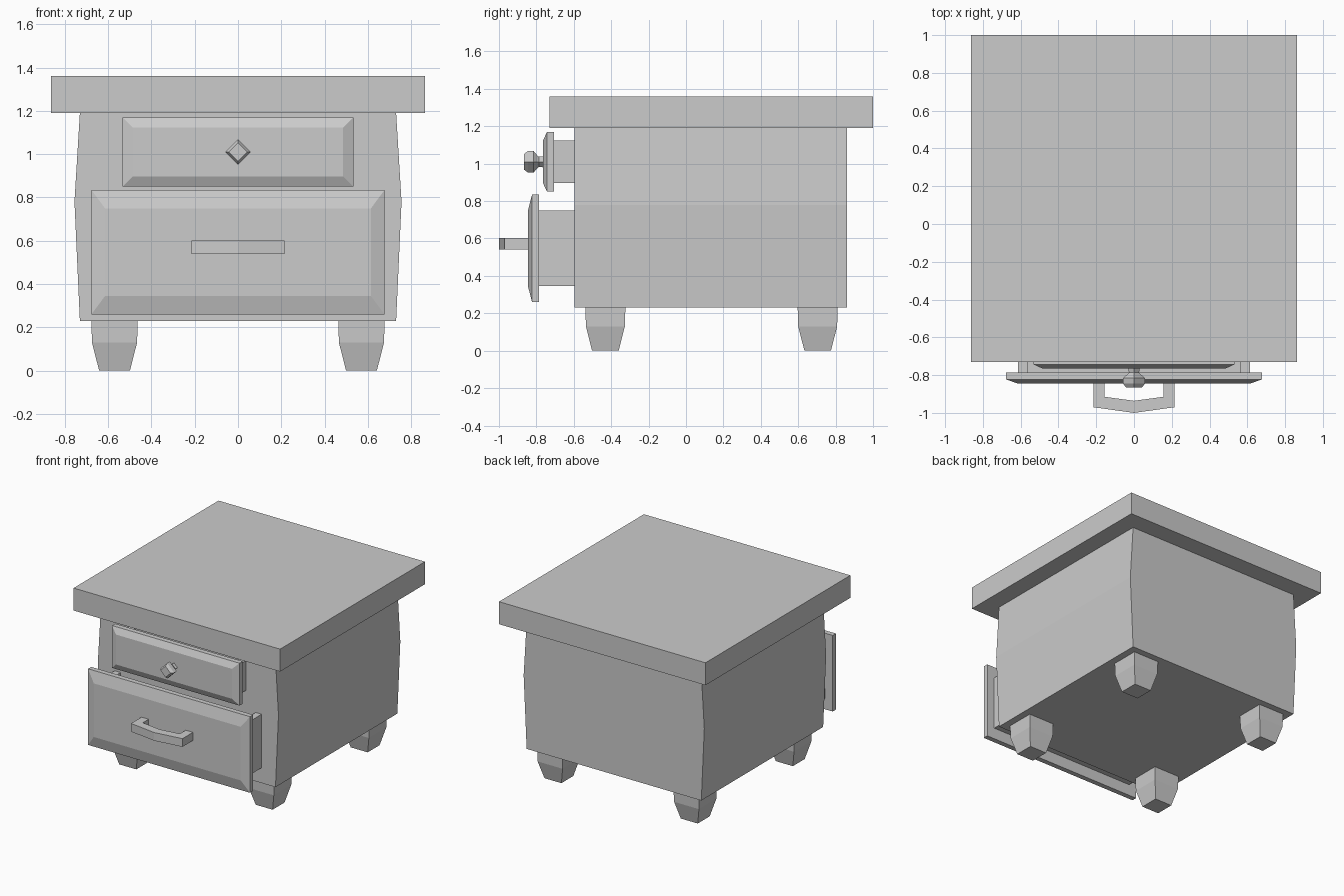
import bpy, bmesh, math

if "Cube" in bpy.data.objects:
    bpy.data.objects.remove(bpy.data.objects["Cube"])


def make(name, verts, faces):
    me = bpy.data.meshes.new(name)
    me.from_pydata(verts, [], faces)
    bm = bmesh.new()
    bm.from_mesh(me)
    bmesh.ops.recalc_face_normals(bm, faces=bm.faces)
    bm.to_mesh(me)
    bm.free()
    ob = bpy.data.objects.new(name, me)
    bpy.context.collection.objects.link(ob)
    return ob


def loft(name, rings):
    """Skin a stack of equal-length rings and cap both ends."""
    n = len(rings[0])
    verts = [v for r in rings for v in r]
    faces = [(i * n + j, i * n + (j + 1) % n, (i + 1) * n + (j + 1) % n, (i + 1) * n + j)
             for i in range(len(rings) - 1) for j in range(n)]
    last = (len(rings) - 1) * n
    faces += [tuple(range(n)), tuple(range(last, last + n))]
    return make(name, verts, faces)


def rect_xy(cx, cy, hx, hy, z):
    return [(cx - hx, cy - hy, z), (cx + hx, cy - hy, z), (cx + hx, cy + hy, z), (cx - hx, cy + hy, z)]


def rect_xz(hx, z0, z1, y):
    return [(-hx, y, z0), (hx, y, z0), (hx, y, z1), (-hx, y, z1)]


# table top and body with gently bowed sides
loft("table_top", [rect_xy(0, 0.135, 0.863, 0.865, z) for z in (1.19, 1.36)])
loft("body", [rect_xy(0, 0.1325, hx, 0.7275, z) for z, hx in ((0.23, 0.73), (0.78, 0.755), (1.19, 0.73))])

# tapered feet
for side, sx in (("left", -1), ("right", 1)):
    for end, y in (("front", -0.431), ("back", 0.704)):
        loft(f"{end}_{side}_leg", [rect_xy(sx * 0.57, y, h, h, z)
                                   for z, h in ((0, 0.071), (0.13, 0.104), (0.23, 0.107))])


# drawers: bevelled front panel plus an open-topped box running back into the body
def drawer(name, hx, z0, z1, yb, ix, iz):
    loft(name + "_front", [rect_xz(hx, z0, z1, yb), rect_xz(hx, z0, z1, yb - 0.038),
                           rect_xz(hx - ix, z0 + iz, z1 - iz, yb - 0.06)])
    bx, b0, b1, t, y1 = hx - ix, z0 + iz, z1 - iz, 0.05, -0.59
    section = [(-bx, b0), (bx, b0), (bx, b1), (bx - t, b1), (bx - t, b0 + t),
               (t - bx, b0 + t), (t - bx, b1), (-bx, b1)]
    loft(name + "_box", [[(x, y, z) for x, z in section] for y in (yb, y1)])


drawer("upper_drawer", 0.533, 0.85, 1.17, -0.705, 0.048, 0.047)
drawer("lower_drawer", 0.677, 0.26, 0.835, -0.785, 0.063, 0.085)

# four-sided knob on the upper drawer
knob = [(-0.76, 0.03), (-0.787, 0.027), (-0.797, 0.036), (-0.815, 0.058), (-0.845, 0.058), (-0.866, 0.042)]
loft("knob", [[(r * math.cos(k * math.pi / 2), y, 1.01 + r * math.sin(k * math.pi / 2))
               for k in range(4)] for y, r in knob])

# pull handle on the lower drawer
half = [(0.215, -0.84), (0.215, -0.97), (0, -1.0), (-0.215, -0.97), (-0.215, -0.84),
        (-0.155, -0.84), (-0.155, -0.915), (0, -0.936), (0.155, -0.915), (0.155, -0.84)]
loft("handle", [[(x, y, z) for x, y in half] for z in (0.54, 0.602)])
